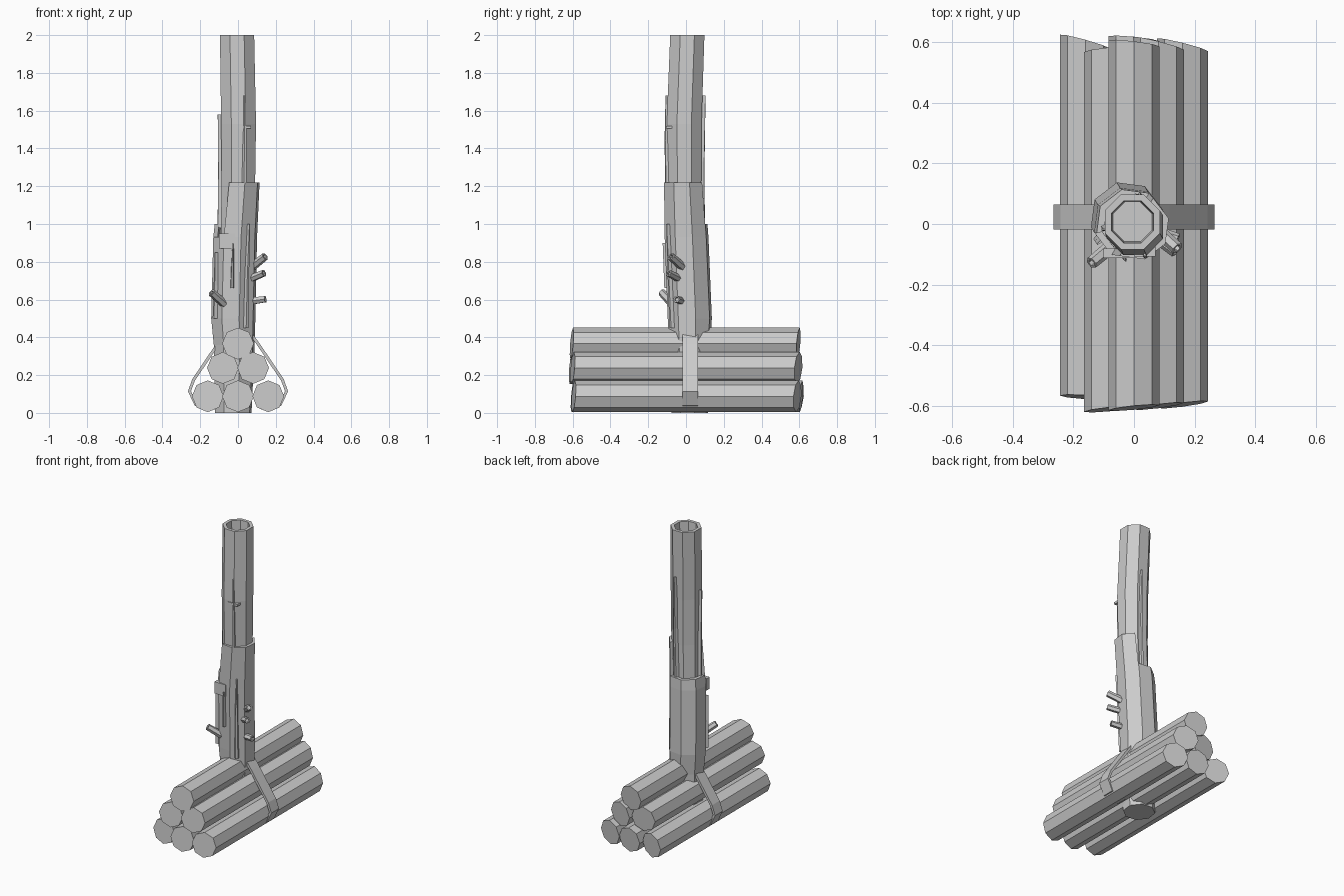
import bpy, bmesh
from math import sin, cos, radians
from mathutils import Vector

cube = bpy.data.objects.get("Cube")
if cube:
    bpy.data.objects.remove(cube)

grey = bpy.data.materials.new("plain_grey")
grey.use_nodes = True
colour = (0.6, 0.6, 0.6, 1)
grey.diffuse_color = colour
grey.node_tree.nodes["Principled BSDF"].inputs["Base Color"].default_value = colour


def loft(bm, rings, closed=False):
    """Skin a list of equal-length point rings, capped unless closed into a loop."""
    rows = [[bm.verts.new(p) for p in ring] for ring in rings]
    n = len(rows[0])
    for a, b in zip(rows, rows[1:]):
        for i in range(n):
            j = (i + 1) % n
            bm.faces.new((a[i], a[j], b[j], b[i]))
    bm.faces.new(rows[0][::-1])
    bm.faces.new(rows[-1])


def finish(name, bm):
    bmesh.ops.recalc_face_normals(bm, faces=bm.faces)
    mesh = bpy.data.meshes.new(name)
    bm.to_mesh(mesh)
    bm.free()
    mesh.materials.append(grey)
    obj = bpy.data.objects.new(name, mesh)
    bpy.context.collection.objects.link(obj)
    return obj


def make(name, rings):
    bm = bmesh.new()
    loft(bm, rings)
    return finish(name, bm)


def polar(cx, cy, r, deg, z):
    return Vector((cx + r * cos(radians(deg)), cy + r * sin(radians(deg)), z))


def section(profile, z):
    """Interpolated centre and radius of a (z, cx, cy, r) profile."""
    for a, b in zip(profile, profile[1:]):
        if a[0] <= z <= b[0]:
            t = (z - a[0]) / (b[0] - a[0])
            return [p + (q - p) * t for p, q in zip(a[1:], b[1:])]
    return profile[-1][1:]


# Stacked logs with slanted cut ends: x, z, front y, slope, back y, slope
LOGS = {
    "log_bottom_right": (-0.16, 0.088, -0.57, -0.06, 0.60, -0.28),
    "log_bottom_middle": (0, 0.088, -0.60, 0.1, 0.61, -0.1),
    "log_bottom_left": (0.16, 0.088, -0.595, 0.13, 0.59, -0.25),
    "log_middle_right": (-0.08, 0.238, -0.61, 0.1, 0.575, 0.1),
    "log_middle_left": (0.08, 0.238, -0.60, 0.13, 0.595, -0.25),
    "log_top": (0, 0.367, -0.605, 0.1, 0.595, -0.12),
}
for name, (x, z, front, fs, back, bs) in LOGS.items():
    rings = []
    for y, slope in ((front, fs), (back, bs)):
        ring = []
        for k in range(8):
            d = polar(0, 0, 0.084, k * 45, 0)
            ring.append((x + d.x, y + slope * d.x + 0.08 * d.y, z + d.y))
        rings.append(ring)
    make(name, rings)

# Inner trunk: bent octagonal tube with a shallow hollow at the top
TRUNK = [(0.8, -0.01, 0, 0.09), (1.22, 0.002, -0.008, 0.096),
         (1.53, 0.003, -0.01, 0.1), (2.0, -0.005, 0.007, 0.098)]


def octagon(z, cx, cy, r, turn=22.5):
    return [polar(cx, cy, r, turn + 45 * k, z) for k in range(8)]


top_x, top_y = TRUNK[-1][1:3]
make("trunk", [octagon(*s) for s in TRUNK]
     + [octagon(2.0, top_x, top_y, 0.075), octagon(1.93, top_x, top_y, 0.07)])

# Outer bark: one panel per side, broken off at different heights
BARK = [(0, -0.025, 0.02, 0.1), (0.36, -0.02, 0.02, 0.112), (0.5, -0.025, 0.02, 0.121),
        (0.93, -0.015, 0.003, 0.12), (1.22, 0.008, -0.01, 0.11)]
TOPS = [1.22, 1.0, 1.0, 1.0, 0.93, 1.22, 1.22, 1.22]
bm = bmesh.new()
for k, height in enumerate(TOPS):
    a = 15 + 45 * k
    rings = []
    for z in [s[0] for s in BARK if s[0] < height] + [height]:
        cx, cy, r = section(BARK, z)
        rings.append([polar(cx, cy, r, a, z), polar(cx, cy, r, a + 45, z),
                      polar(cx, cy, r * 0.8, a + 45, z), polar(cx, cy, r * 0.8, a, z)])
    loft(bm, rings)
finish("bark", bm)
make("trunk_core", [octagon(z, *section(BARK, z)[:2], section(BARK, z)[2] * 0.88, 15)
                    for z in (0, 0.36, 0.5, 0.85)])


# Thin raised splinters that taper upward along the trunk
def splinter(name, profile, deg, z0, z1, width):
    rings = []
    for z, w in ((z0, width), ((z0 + z1) / 2, width * 0.8), (z1, width * 0.35)):
        cx, cy, r = section(profile, z)
        out = Vector((cos(radians(deg)), sin(radians(deg)), 0))
        side = Vector((-out.y, out.x, 0)) * w
        mid = Vector((cx, cy, z)) + out * r * 0.9
        rings.append([mid - side, mid + side, mid + side * 0.5 + out * 0.02,
                      mid - side * 0.5 + out * 0.02])
    make(name, rings)


splinter("front_splinter", TRUNK, 290, 1.2, 1.68, 0.014)
splinter("back_splinter", TRUNK, 80, 0.98, 1.68, 0.016)
splinter("side_splinter", TRUNK, 185, 0.98, 1.58, 0.012)
splinter("bark_splinter_front", BARK, 265, 0.66, 0.9, 0.01)
splinter("bark_splinter_left", BARK, 305, 0.45, 1.0, 0.014)
splinter("bark_splinter_right", BARK, 215, 0.5, 0.85, 0.012)


# Small plates: a knot ledge and a flake of loose bark
def plate(name, lo, hi):
    make(name, [[(lo[0], lo[1], z), (hi[0], lo[1], z), (hi[0], hi[1], z), (lo[0], hi[1], z)]
                for z in (lo[2], hi[2])])


plate("knot_ledge", (0, -0.107, 1.505), (0.07, -0.07, 1.52))
plate("bark_flake", (-0.1, -0.112, 0.87), (-0.015, -0.08, 0.95))


# Broken branch stubs with hollowed ends
def stub(name, start, end, r):
    p, q = Vector(start), Vector(end)
    axis = (q - p).normalized()
    u = axis.cross(Vector((0, 0, 1))).normalized()
    v = axis.cross(u)

    def ring(c, s):
        return [c + (u * cos(radians(60 * k)) + v * sin(radians(60 * k))) * s for k in range(6)]
    make(name, [ring(p, r * 1.1), ring(q, r), ring(q, r * 0.6), ring(q - axis * 0.015, r * 0.55)])


stub("stub_right", (-0.07, -0.07, 0.575), (-0.14, -0.128, 0.637), 0.021)
stub("stub_left_high", (0.07, -0.015, 0.77), (0.143, -0.08, 0.828), 0.021)
stub("stub_left_middle", (0.07, -0.04, 0.712), (0.137, -0.092, 0.74), 0.019)
stub("stub_left_low", (0.07, -0.025, 0.592), (0.145, -0.05, 0.602), 0.019)

# Strap hanging from the trunk and wrapped around the stack on both sides
PATH = [(0.06, 0.43), (0.11, 0.36), (0.235, 0.175), (0.257, 0.115), (0.225, 0.045), (0.12, 0.025)]
for name, side in (("strap_left", 1), ("strap_right", -1)):
    rings = []
    for i, (x, z) in enumerate(PATH):
        a, b = PATH[max(i - 1, 0)], PATH[min(i + 1, len(PATH) - 1)]
        t = Vector((b[0] - a[0], b[1] - a[1])).normalized() * 0.008
        rings.append([(side * (x - s * t.y), y, z + s * t.x)
                      for s, y in ((-1, -0.018), (-1, 0.064), (1, 0.064), (1, -0.018))])
    make(name, rings)
